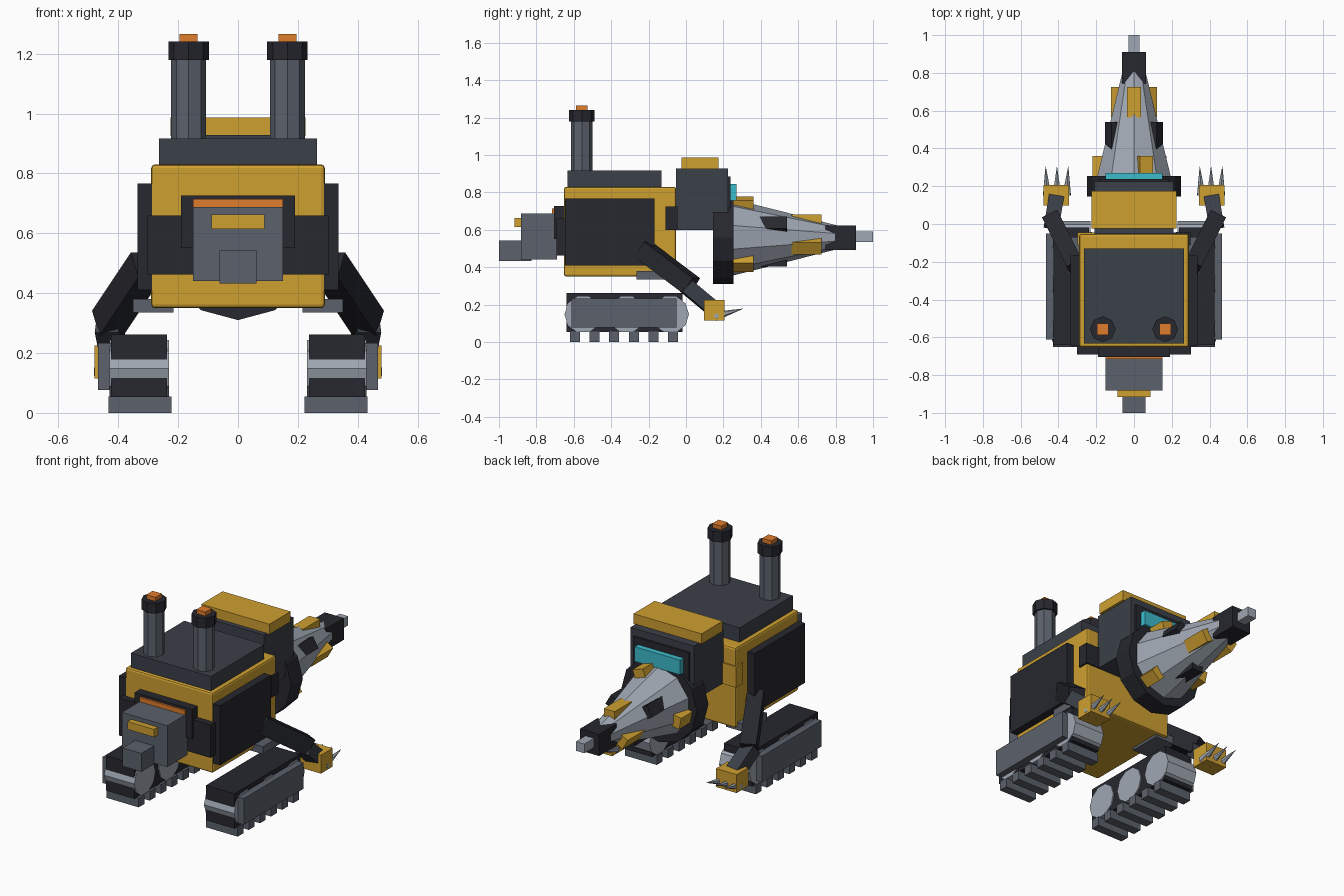
import bpy, bmesh
from math import radians, sin, cos, pi
from mathutils import Matrix, Vector

if "Cube" in bpy.data.objects:
    bpy.data.objects.remove(bpy.data.objects["Cube"])


def material(name, rgb):
    m = bpy.data.materials.new(name)
    m.diffuse_color = (*rgb, 1)
    m.use_nodes = True
    m.node_tree.nodes["Principled BSDF"].inputs["Base Color"].default_value = m.diffuse_color
    return m


GOLD = material("gold", (0.62, 0.35, 0.03))
BLACK = material("black", (0.02, 0.021, 0.028))
DARK = material("dark_grey", (0.043, 0.05, 0.065))
STEEL = material("steel", (0.105, 0.12, 0.15))
LIGHT = material("light_steel", (0.35, 0.39, 0.45))
ORANGE = material("orange", (0.74, 0.2, 0.025))
CYAN = material("cyan", (0.045, 0.5, 0.6))


def finish(name, mat, bm, matrix):
    bm.transform(matrix)
    bmesh.ops.recalc_face_normals(bm, faces=bm.faces)
    mesh = bpy.data.meshes.new(name)
    bm.to_mesh(mesh)
    bm.free()
    mesh.materials.append(mat)
    ob = bpy.data.objects.new(name, mesh)
    bpy.context.collection.objects.link(ob)
    return ob


def block(name, mat, size, matrix, bevel=0):
    bm = bmesh.new()
    bmesh.ops.create_cube(bm, size=1)
    ob = finish(name, mat, bm, matrix @ Matrix.Diagonal((*size, 1)))
    if bevel:
        mod = ob.modifiers.new("bevel", 'BEVEL')
        mod.width, mod.segments = bevel, 2
    return ob


def box(name, mat, x, y, z, bevel=0):
    mid = Vector([(a + b) / 2 for a, b in (x, y, z)])
    return block(name, mat, [b - a for a, b in (x, y, z)], Matrix.Translation(mid), bevel)


def mid_box(name, mat, half, y, z, bevel=0):
    return box(name, mat, (-half, half), y, z, bevel)


def cone(name, mat, centre, r1, r2, length, sides, rot=Matrix()):
    bm = bmesh.new()
    bmesh.ops.create_cone(bm, cap_ends=True, segments=sides, radius1=r1, radius2=r2, depth=length)
    return finish(name, mat, bm, Matrix.Translation(centre) @ rot)


def along(a, b):
    """Centre, rotation and length of the segment a-b."""
    a, b = Vector(a), Vector(b)
    return (a + b) / 2, (b - a).to_track_quat('Z', 'Y').to_matrix().to_4x4(), (b - a).length


def beam(name, mat, a, b, w, d):
    mid, rot, length = along(a, b)
    return block(name, mat, (w, d, length), Matrix.Translation(mid) @ rot)


# Hull and deck
mid_box("hull", GOLD, 0.29, (-0.652, -0.053), (0.35, 0.83), 0.012)
mid_box("top_deck", DARK, 0.264, (-0.633, -0.13), (0.80, 0.916))

# Front face plate and snout
mid_box("front_band", BLACK, 0.303, (-0.692, -0.645), (0.463, 0.66))
mid_box("front_plate", BLACK, 0.19, (-0.705, -0.645), (0.55, 0.727))
mid_box("snout", STEEL, 0.15, (-0.882, -0.69), (0.44, 0.687))
mid_box("snout_light_strip", ORANGE, 0.15, (-0.716, -0.69), (0.687, 0.714))
mid_box("snout_badge", GOLD, 0.088, (-0.917, -0.87), (0.615, 0.662))
mid_box("snout_nozzle", STEEL, 0.062, (-1.0, -0.825), (0.433, 0.543))

# Head with visor
mid_box("head", DARK, 0.21, (-0.053, 0.225), (0.60, 0.928))
mid_box("head_cap", GOLD, 0.225, (-0.025, 0.175), (0.925, 0.986))
mid_box("visor_frame", BLACK, 0.185, (0.21, 0.237), (0.63, 0.885))
mid_box("visor", CYAN, 0.15, (0.22, 0.27), (0.757, 0.845))

# Drill
TO_Y = Matrix.Rotation(-pi / 2, 4, 'X')
DZ = 0.56
cone("drill_collar", BLACK, (0, 0.2, DZ), 0.25, 0.25, 0.11, 12, TO_Y)
cone("drill_cone", LIGHT, (0, 0.54, DZ), 0.205, 0.058, 0.58, 10, TO_Y)
mid_box("drill_tip", BLACK, 0.063, (0.745, 0.91), (0.493, 0.623))
mid_box("drill_point", LIGHT, 0.028, (0.90, 1.0), (0.535, 0.59))
for ring, (y, r, start, mat) in enumerate([(0.28, 0.185, 72, GOLD), (0.46, 0.125, 30, BLACK),
                                           (0.645, 0.088, 90, GOLD)]):
    for k in range(3):
        a = radians(start + 120 * k)
        m = Matrix.Translation((r * cos(a), y, DZ + r * sin(a))) @ Matrix.Rotation(-a, 4, 'Y')
        block(f"drill_tooth_{ring}_{k}", mat, (0.065, 0.16, 0.072), m)

TO_X = Matrix.Rotation(pi / 2, 4, 'Y')
for side, s in (("left", -1), ("right", 1)):
    def sbox(name, mat, x, y, z):
        return box(f"{side}_{name}", mat, sorted((s * x[0], s * x[1])), y, z)

    # Side armour
    sbox("side_panel", BLACK, (0.28, 0.335), (-0.647, -0.168), (0.41, 0.766))
    sbox("neck_block", BLACK if s > 0 else GOLD, (0.19, 0.3), (-0.11, -0.045), (0.60, 0.725))
    sbox("track_strut", STEEL, (0.215, 0.35), (-0.265, -0.07), (0.335, 0.38))

    # Exhaust stack
    px, py = s * 0.165, -0.557
    cone(f"{side}_exhaust_pipe", STEEL, (px, py, 1.05), 0.058, 0.058, 0.30, 8)
    cone(f"{side}_exhaust_cap", BLACK, (px, py, 1.21), 0.068, 0.068, 0.062, 8)
    box(f"{side}_exhaust_glow", ORANGE, (px - 0.03, px + 0.03), (py - 0.03, py + 0.03), (1.23, 1.265))

    # Track
    sbox("track_belt", BLACK, (0.237, 0.425), (-0.64, -0.018), (0.053, 0.262))
    sbox("track_guard", STEEL, (0.42, 0.467), (-0.612, -0.05), (0.077, 0.233))
    for i, y in enumerate((-0.55, -0.317, -0.084)):
        cone(f"{side}_wheel_{i}", LIGHT, (s * 0.33, y, 0.148), 0.1, 0.1, 0.2, 10, TO_X)
    for i in range(6):
        y = -0.594 + 0.105 * i
        sbox(f"track_pad_{i}", STEEL, (0.222, 0.433), (y - 0.027, y + 0.027), (0, 0.055))

    # Arm with claws
    beam(f"{side}_upper_arm", BLACK, (s * 0.305, -0.23, 0.495), (s * 0.435, 0.03, 0.30), 0.09, 0.10)
    beam(f"{side}_forearm", DARK, (s * 0.435, 0.0, 0.30), (s * 0.41, 0.15, 0.175), 0.08, 0.08)
    sbox("hand", GOLD, (0.343, 0.48), (0.097, 0.207), (0.115, 0.225))
    for i in (-1, 0, 1):
        x = 0.408 + 0.052 * i
        mid, rot, length = along((s * x, 0.155, 0.137), (s * (x + 0.008 * i), 0.303, 0.178))
        cone(f"{side}_claw_{i + 2}", LIGHT, mid, 0.025, 0.001, length, 6, rot)
